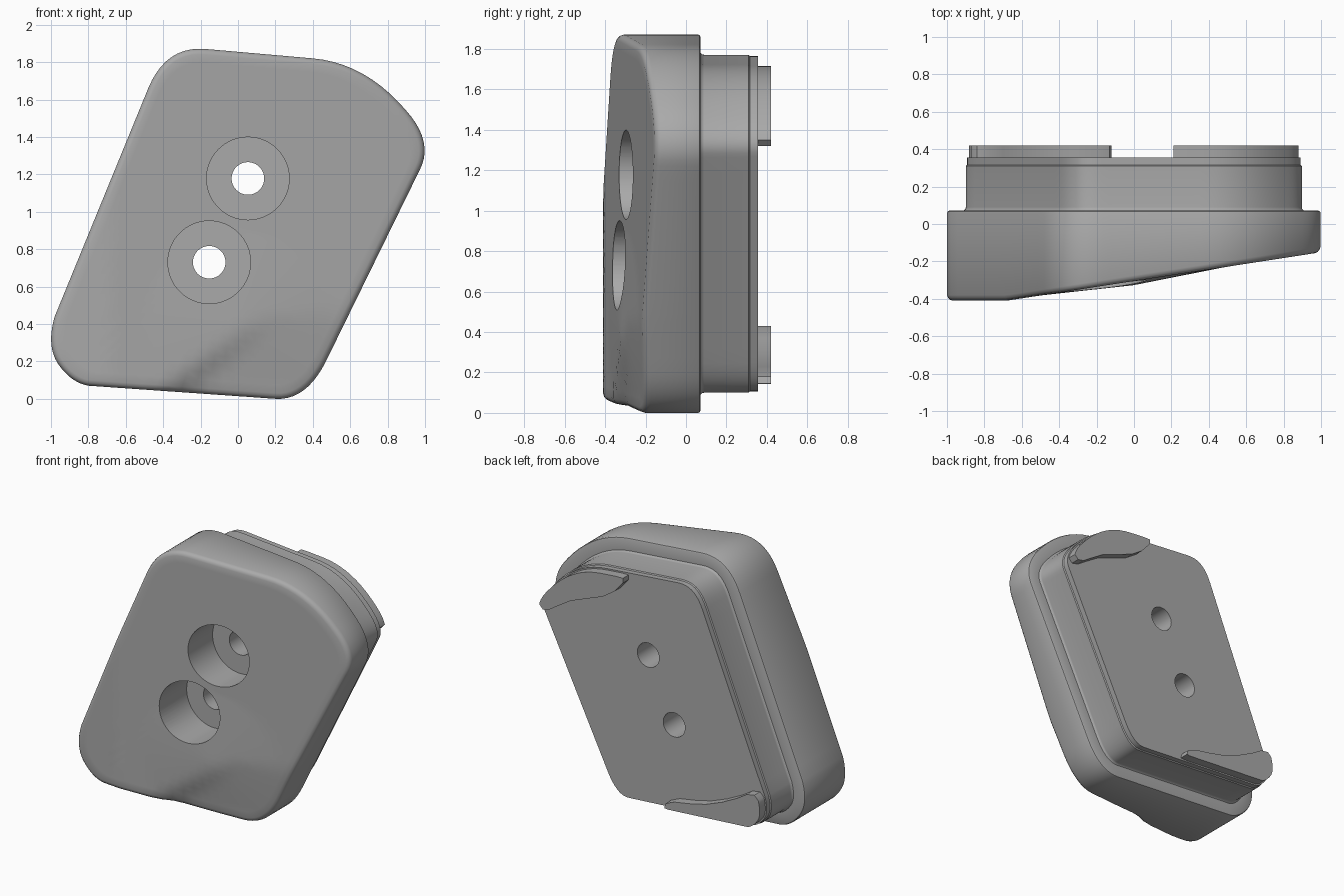
import bpy, bmesh, math
from mathutils import Vector

cube = bpy.data.objects.get("Cube")
if cube:
    bpy.data.objects.remove(cube, do_unlink=True)

grey = bpy.data.materials.new("plain grey")
grey.use_nodes = True
grey.diffuse_color = (0.4, 0.4, 0.4, 1)
grey.node_tree.nodes["Principled BSDF"].inputs["Base Color"].default_value = grey.diffuse_color

# Rounded corners of the outline (x, z): start, control, end
CORNERS = [
    ((0.2, 0), (0.365, -0.01), (0.47, 0.2)),
    ((0.97, 1.22), (1.05, 1.37), (0.9, 1.54)),
    ((0.9, 1.54), (0.683, 1.795), (0.4, 1.82)),
    ((-0.17, 1.87), (-0.385, 1.89), (-0.48, 1.66)),
    ((-0.98, 0.44), (-1.03, 0.27), (-0.95, 0.17)),
    ((-0.95, 0.17), (-0.885, 0.085), (-0.8, 0.07)),
]
CENTRE = Vector((0, 0.93))


def make_outline(curve_steps=10, line_steps=14):
    pts = []
    for i, corner in enumerate(CORNERS):
        a, b, c = map(Vector, corner)
        for k in range(curve_steps + 1):
            t = k / curve_steps
            pts.append(a * (1 - t) ** 2 + b * 2 * t * (1 - t) + c * t * t)
        nxt = Vector(CORNERS[(i + 1) % len(CORNERS)][0])
        if (nxt - c).length < 0.01:
            pts.pop()
        else:
            pts += [c.lerp(nxt, k / line_steps) for k in range(1, line_steps)]
    return pts


OUTLINE = make_outline()


def inset(d):
    result = []
    for i, p in enumerate(OUTLINE):
        t = (OUTLINE[(i + 1) % len(OUTLINE)] - OUTLINE[i - 1]).normalized()
        result.append(p + Vector((-t.y, t.x)) * d)
    return result


def clamp(v):
    return max(0, min(1, v))


def front_y(p):
    # Slanted front with a soft swell and a shallow dip at the lower right
    y = max(-0.41, -0.305 + 0.154 * p.x)
    y -= 0.022 * clamp(1 - (p - Vector((0, 0.4))).length / 0.5)
    below = 0.6 * (p.x + 0.4) - 0.8 * (p.y - 0.05)
    return y + 0.045 * clamp(below / 0.08) * clamp((0.45 - p.y) / 0.4)


def new_object(name, bm):
    bmesh.ops.recalc_face_normals(bm, faces=bm.faces)
    mesh = bpy.data.meshes.new(name)
    bm.to_mesh(mesh)
    bm.free()
    mesh.materials.append(grey)
    obj = bpy.data.objects.new(name, mesh)
    bpy.context.collection.objects.link(obj)
    return obj


def activate(obj):
    bpy.ops.object.select_all(action="DESELECT")
    obj.select_set(True)
    bpy.context.view_layer.objects.active = obj


def cylinder(name, x, z, radius, y0, y1, sides=64):
    bm = bmesh.new()
    verts = [bm.verts.new((x + radius * math.cos(a), y0, z + radius * math.sin(a)))
             for a in (math.tau * k / sides for k in range(sides))]
    face = bm.faces.new(verts)
    ext = bmesh.ops.extrude_face_region(bm, geom=[face])
    bmesh.ops.translate(bm, vec=(0, y1 - y0, 0),
                        verts=[v for v in ext["geom"] if isinstance(v, bmesh.types.BMVert)])
    return new_object(name, bm)


# Block: slanted front, rounded rim, straight wall, stepped rear plinth
rings = []
front_edge = inset(0.03)
for k in range(1, 21):
    ring = [CENTRE.lerp(p, k / 20) for p in front_edge]
    rings.append([(p.x, front_y(p), p.y) for p in ring])
for d, lift in ((0.015, 0.005), (0.005, 0.015), (0, 0.03)):
    rings.append([(p.x, front_y(p) + lift, p.y) for p in inset(d)])
for d, y in ((0, 0.06), (0.004, 0.068), (0.012, 0.072), (0.09, 0.072), (0.098, 0.08),
             (0.1, 0.09), (0.1, 0.31), (0.107, 0.316), (0.107, 0.355)):
    rings.append([(p.x, y, p.y) for p in inset(d)])

bm = bmesh.new()
loops = [[bm.verts.new(c) for c in ring] for ring in rings]
n = len(OUTLINE)
for lo, hi in zip(loops, loops[1:]):
    for i in range(n):
        j = (i + 1) % n
        bm.faces.new((lo[i], lo[j], hi[j], hi[i]))
tip = bm.verts.new((CENTRE.x, front_y(CENTRE), CENTRE.y))
for i in range(n):
    bm.faces.new((tip, loops[0][(i + 1) % n], loops[0][i]))
bm.faces.new(loops[-1])
block = new_object("block", bm)

# Two counterbored screw holes
activate(block)
for x, z in ((0.053, 1.178), (-0.154, 0.73)):
    for radius, y0, y1 in ((0.221, -0.7, -0.05), (0.087, -0.2, 0.6)):
        cutter = cylinder("hole_cutter", x, z, radius, y0, y1)
        cutter.hide_render = True
        mod = block.modifiers.new("hole", "BOOLEAN")
        mod.operation = "DIFFERENCE"
        mod.solver = "EXACT"
        mod.object = cutter
        bpy.ops.object.modifier_apply(modifier=mod.name)
        bpy.data.objects.remove(cutter, do_unlink=True)


# Rear corner pads: outer edge follows the plinth, inner edge is a wavy line
def pad(name, keep, inner):
    pts = [p for p in inset(0.117) if keep(p)] + [Vector(p) for p in inner]
    bm = bmesh.new()
    face = bm.faces.new([bm.verts.new((p.x, 0.35, p.y)) for p in pts])
    ext = bmesh.ops.extrude_face_region(bm, geom=[face])
    bmesh.ops.translate(bm, vec=(0, 0.07, 0),
                        verts=[v for v in ext["geom"] if isinstance(v, bmesh.types.BMVert)])
    return new_object(name, bm)


upper = pad("upper_pad", lambda p: p.x > 0.23 and p.y > 1.34,
            [(0.21, 1.715), (0.21, 1.68), (0.28, 1.6), (0.37, 1.54), (0.5, 1.49),
             (0.63, 1.44), (0.74, 1.37), (0.8, 1.33), (0.85, 1.32)])
lower = pad("lower_pad", lambda p: p.x < -0.14 and p.y < 0.41,
            [(-0.12, 0.145), (-0.13, 0.18), (-0.2, 0.21), (-0.32, 0.23), (-0.45, 0.26),
             (-0.58, 0.31), (-0.7, 0.37), (-0.78, 0.42), (-0.84, 0.43)])

for obj in (block, upper, lower):
    activate(obj)
    bpy.ops.object.shade_smooth_by_angle(angle=math.radians(35))
